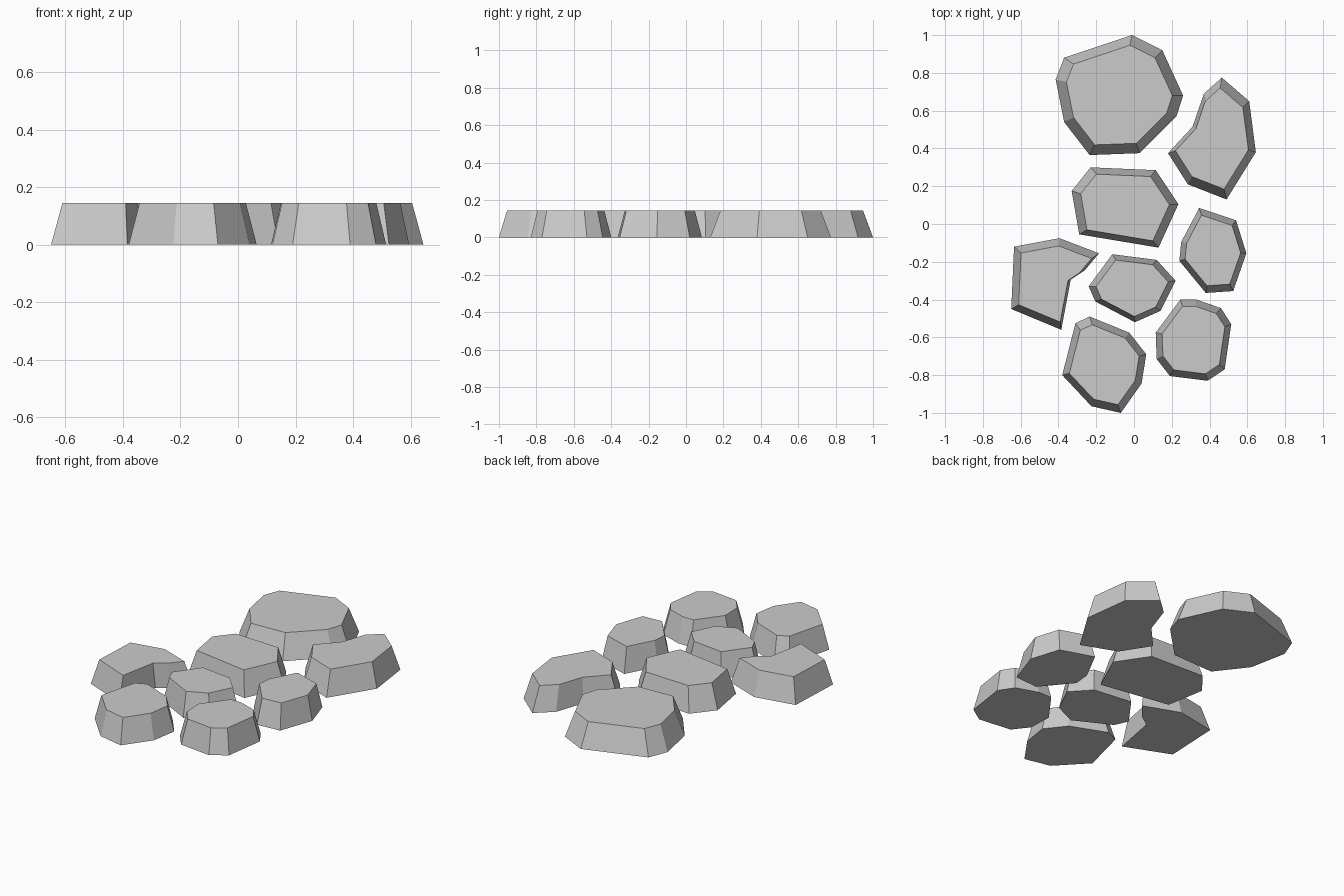
import bpy, bmesh

HEIGHT = 0.145
TAPER = 0.83


def stone(name, outline, taper=TAPER):
    """Tapered slab: ground outline extruded up to a smaller flat top."""
    xs, ys = zip(*outline)
    cx, cy = (min(xs) + max(xs)) / 2, (min(ys) + max(ys)) / 2
    bm = bmesh.new()
    low = [bm.verts.new((x, y, 0)) for x, y in outline]
    top = [bm.verts.new((cx + (x - cx) * taper, cy + (y - cy) * taper, HEIGHT))
           for x, y in outline]
    bm.faces.new(low)
    bm.faces.new(top)
    n = len(outline)
    for i in range(n):
        j = (i + 1) % n
        bm.faces.new((low[i], low[j], top[j], top[i]))
    bmesh.ops.recalc_face_normals(bm, faces=bm.faces)
    mesh = bpy.data.meshes.new(name)
    bm.to_mesh(mesh)
    bm.free()
    bpy.context.collection.objects.link(bpy.data.objects.new(name, mesh))


# Back stones
stone("large_back_stone", [(-0.01, 1.0), (0.15, 0.92), (0.26, 0.68), (0.225, 0.57), (0.03, 0.375),
                           (-0.235, 0.365), (-0.37, 0.54), (-0.415, 0.765), (-0.37, 0.88)])
stone("back_right_stone", [(0.465, 0.775), (0.61, 0.65), (0.645, 0.38), (0.49, 0.13), (0.285, 0.21),
                           (0.18, 0.375), (0.31, 0.515), (0.37, 0.69)])

# Middle stones
stone("centre_stone", [(-0.23, 0.30), (0.115, 0.285), (0.235, 0.105), (0.13, -0.125),
                       (-0.29, -0.055), (-0.33, 0.175)])
stone("right_stone", [(0.345, 0.085), (0.54, 0.02), (0.595, -0.155), (0.525, -0.355),
                      (0.38, -0.365), (0.24, -0.195), (0.25, -0.095)])
stone("left_stone", [(-0.635, -0.12), (-0.395, -0.075), (-0.185, -0.155), (-0.26, -0.245),
                     (-0.335, -0.295), (-0.385, -0.56), (-0.65, -0.45)])
stone("small_stone", [(-0.115, -0.16), (0.12, -0.19), (0.22, -0.3), (0.14, -0.46),
                      (0.005, -0.52), (-0.205, -0.41), (-0.24, -0.33)])

# Front stones
stone("front_left_stone", [(-0.235, -0.49), (-0.025, -0.575), (0.065, -0.69), (0.04, -0.845),
                           (-0.07, -1.0), (-0.225, -0.965), (-0.38, -0.8), (-0.31, -0.525)])
stone("front_right_stone", [(0.245, -0.4), (0.33, -0.4), (0.46, -0.445), (0.515, -0.53),
                            (0.48, -0.77), (0.39, -0.83), (0.19, -0.805), (0.12, -0.715), (0.115, -0.575)])
